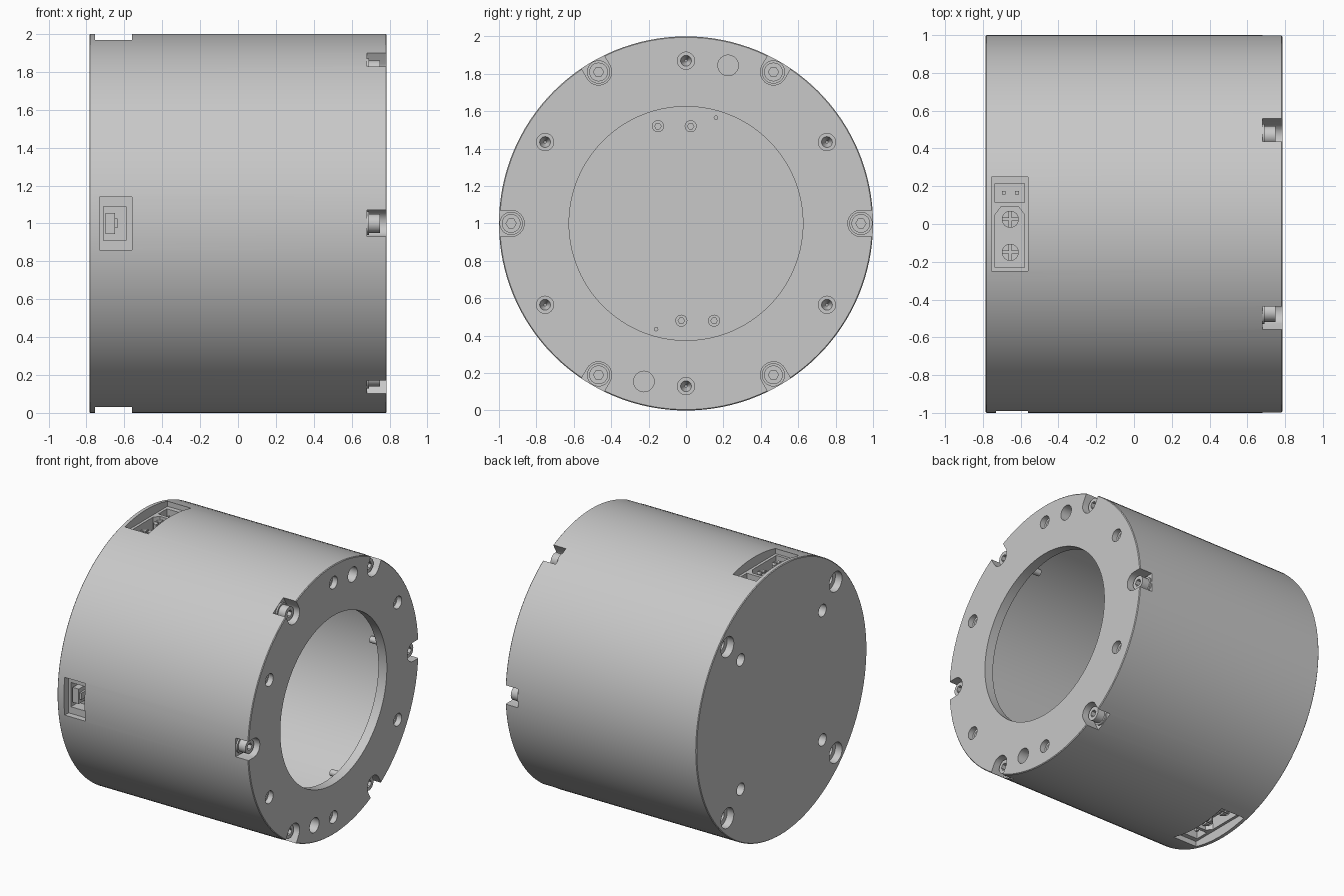
import bpy, bmesh, math
from mathutils import Vector

if "Cube" in bpy.data.objects:
    bpy.data.objects.remove(bpy.data.objects["Cube"], do_unlink=True)

grey = bpy.data.materials.new("light_grey")
grey.use_nodes = True
colour = (0.58, 0.58, 0.58, 1)
grey.diffuse_color = colour
grey.node_tree.nodes["Principled BSDF"].inputs["Base Color"].default_value = colour

FRONT, BACK, FLOOR = 0.785, -0.785, -0.54


def circle(u, v, r, n=32):
    return [(u + r * math.cos(math.tau * i / n), v + r * math.sin(math.tau * i / n)) for i in range(n)]


def rect(u0, u1, v0, v1):
    return [(u0, v0), (u1, v0), (u1, v1), (u0, v1)]


def prism(bm, pts, a, b, axis="X", taper=1.0):
    """Extrude a 2D outline along an axis; taper scales the outline at b."""
    place = {"X": lambda u, v, t: (t, u, v), "Y": lambda u, v, t: (u, t, v),
             "Z": lambda u, v, t: (u, v, t)}[axis]
    cu = sum(p[0] for p in pts) / len(pts)
    cv = sum(p[1] for p in pts) / len(pts)
    low = [bm.verts.new(place(u, v, a)) for u, v in pts]
    high = [bm.verts.new(place(cu + (u - cu) * taper, cv + (v - cv) * taper, b)) for u, v in pts]
    faces = [bm.faces.new(low), bm.faces.new(high)]
    for i in range(len(pts)):
        j = (i + 1) % len(pts)
        faces.append(bm.faces.new((low[i], low[j], high[j], high[i])))
    bmesh.ops.recalc_face_normals(bm, faces=faces)


def make(name, bm):
    mesh = bpy.data.meshes.new(name)
    bm.to_mesh(mesh)
    bm.free()
    mesh.materials.append(grey)
    obj = bpy.data.objects.new(name, mesh)
    obj.location.z = 1
    bpy.context.collection.objects.link(obj)
    return obj


def activate(obj):
    bpy.ops.object.select_all(action="DESELECT")
    obj.select_set(True)
    bpy.context.view_layer.objects.active = obj


def finish(obj, cutter_bm=None):
    activate(obj)
    if cutter_bm:
        cutter = make(obj.name + "_cutter", cutter_bm)
        cutter.hide_render = True
        mod = obj.modifiers.new("cut", "BOOLEAN")
        mod.operation, mod.solver, mod.use_self = "DIFFERENCE", "EXACT", True
        mod.object = cutter
        bpy.context.view_layer.update()
        bpy.ops.object.modifier_apply(modifier=mod.name)
        bpy.data.objects.remove(cutter, do_unlink=True)
        activate(obj)
    bpy.ops.object.shade_smooth_by_angle(angle=math.radians(30))


# Housing: hollow drum with a front flange and a solid rear cover
profile = [(BACK, 0), (BACK, .995), (-.78, 1), (.78, 1), (FRONT, .995), (FRONT, .625),
           (.715, .625), (.715, .8), (.625, .8), (.625, .96), (FLOOR, .96), (FLOOR, 0)]
bm = bmesh.new()
verts = [bm.verts.new((x, 0, r)) for x, r in profile]
edges = [bm.edges.new(pair) for pair in zip(verts, verts[1:])]
bmesh.ops.spin(bm, geom=verts + edges, cent=(0, 0, 0), axis=(1, 0, 0),
               angle=math.tau, steps=128, use_duplicate=False)
bmesh.ops.remove_doubles(bm, verts=bm.verts, dist=1e-5)
bmesh.ops.recalc_face_normals(bm, faces=bm.faces)
housing = make("housing", bm)

cuts = bmesh.new()
screws, sockets = bmesh.new(), bmesh.new()
for k in range(6):
    ang = math.radians(60 * k)
    c, s = math.cos(ang), math.sin(ang)
    # U-shaped screw notch, open to the rim
    arc = [math.radians(90 + 180 * i / 16) for i in range(17)]
    outline = [(.935 + .07 * math.cos(t), .07 * math.sin(t)) for t in arc]
    outline += [(1.1, -.07), (1.1, .07)]
    prism(cuts, [(u * c - v * s, u * s + v * c) for u, v in outline], .68, .9)
    # Flange screw: washer, head and shaft
    y, z = .935 * c, .935 * s
    prism(screws, circle(y, z, .062), .675, .692)
    prism(screws, circle(y, z, .05), .691, .75)
    prism(screws, circle(y, z, .024, 16), .44, .676)
    prism(sockets, circle(y, z, .027, 6), .715, .8)
    # Tapped hole between the screws
    y, z = .87 * math.cos(ang + math.pi / 6), .87 * math.sin(ang + math.pi / 6)
    prism(cuts, circle(y, z, .046), .9, .745)
    prism(cuts, circle(y, z, .034), .76, .68, taper=.2)

# Plain flange holes
for s in (1, -1):
    prism(cuts, circle(.225 * s, .845 * s, .055), .9, .7)

# Rear cover: counterbored corner holes and smaller inner holes
for sy in (1, -1):
    for sz in (1, -1):
        prism(cuts, circle(.635 * sy, .635 * sz, .075), -.9, -.73)
        prism(cuts, circle(.635 * sy, .635 * sz, .04), -.74, -.65)
        prism(cuts, circle(.48 * sy, .48 * sz, .045), -.9, -.7)

# Power sockets at top and bottom
pins, crosses = bmesh.new(), bmesh.new()
for s in (1, -1):
    prism(cuts, rect(-.755, -.56, -.25 * s, .25 * s), .93 * s, 1.1 * s, "Z")
    prism(cuts, rect(-.735, -.58, .115 * s, .215 * s), .84 * s, .94 * s, "Z")
    keyed = [(-.735, -.23), (-.58, -.23), (-.58, .05), (-.61, .09), (-.705, .09), (-.735, .05)]
    prism(cuts, [(x, y * s) for x, y in keyed], .84 * s, .94 * s, "Z")
    for y in (.025, -.15):
        prism(pins, circle(-.655, y * s, .045), .83 * s, .92 * s, "Z")
        for w, h in ((.06, .006), (.006, .06)):
            prism(crosses, rect(-.655 - w, -.655 + w, y * s - h, y * s + h), .88 * s, .95 * s, "Z")
    for x in (-.69, -.62):
        prism(pins, rect(x - .01, x + .01, .155 * s, .175 * s), .83 * s, .91 * s, "Z")

# Signal socket on the front side
prism(cuts, rect(-.73, -.56, -.14, .14), -1.1, -.945, "Y")
prism(cuts, rect(-.71, -.59, -.09, .09), -.95, -.86, "Y")
tongue = bmesh.new()
prism(tongue, rect(-.70, -.65, -.055, .055), -.94, -.85, "Y")
prism(tongue, rect(-.66, -.635, -.025, .025), -.93, -.85, "Y")

finish(housing, cuts)
finish(make("flange_screws", screws), sockets)
finish(make("power_pins", pins), crosses)
finish(make("signal_tongue", tongue))

# Screws and small pins standing on the inner floor
inner, inner_sockets = bmesh.new(), bmesh.new()
for s in (1, -1):
    for y in (-.15, .025):
        prism(inner, circle(y * s, .52 * s, .032, 24), FLOOR - .01, FLOOR + .04)
        prism(inner_sockets, circle(y * s, .52 * s, .017, 6), FLOOR + .015, FLOOR + .1)
    prism(inner, circle(.16 * s, .565 * s, .012, 12), FLOOR - .01, FLOOR + .02)
finish(make("floor_screws", inner), inner_sockets)
